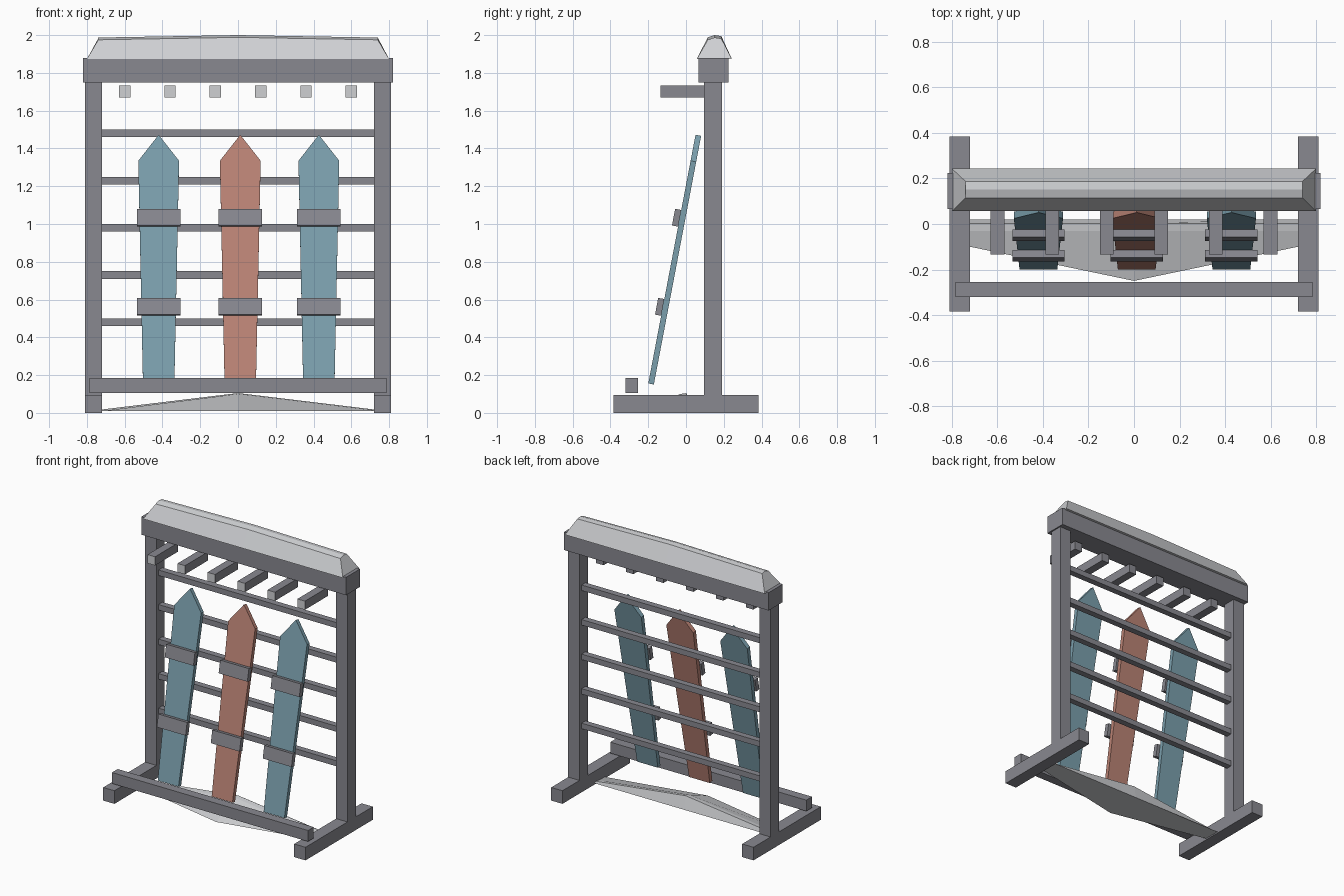
import bpy, bmesh, math
from mathutils import Matrix, Vector

cube = bpy.data.objects.get("Cube")
if cube:
    bpy.data.objects.remove(cube, do_unlink=True)


def material(name, rgb):
    mat = bpy.data.materials.new(name)
    mat.use_nodes = True
    mat.diffuse_color = (*rgb, 1)
    mat.node_tree.nodes["Principled BSDF"].inputs["Base Color"].default_value = (*rgb, 1)
    return mat


WOOD = material("grey wood", (0.25, 0.25, 0.28))
SNOW = material("pale snow", (0.62, 0.63, 0.65))
BLUE = material("muted blue", (0.20, 0.35, 0.42))
RED = material("muted red", (0.50, 0.23, 0.18))


def finish(name, bm, *mats):
    bmesh.ops.recalc_face_normals(bm, faces=bm.faces)
    mesh = bpy.data.meshes.new(name)
    bm.to_mesh(mesh)
    bm.free()
    for mat in mats:
        mesh.materials.append(mat)
    obj = bpy.data.objects.new(name, mesh)
    bpy.context.collection.objects.link(obj)
    return obj


def box(name, xs, ys, zs, mat=WOOD):
    """Box spanning the given (low, high) range on each axis."""
    bm = bmesh.new()
    spans = (xs, ys, zs)
    size = [b - a for a, b in spans]
    centre = Vector([(a + b) / 2 for a, b in spans])
    bmesh.ops.create_cube(bm, size=1, matrix=Matrix.Translation(centre) @ Matrix.Diagonal((*size, 1)))
    return finish(name, bm, mat)


def loft(name, sections, mat):
    """Skin matching (x, y, z) rings and cap both ends."""
    bm = bmesh.new()
    rings = [[bm.verts.new(p) for p in ring] for ring in sections]
    for a, b in zip(rings, rings[1:]):
        for i in range(len(a)):
            j = (i + 1) % len(a)
            bm.faces.new((a[i], a[j], b[j], b[i]))
    bm.faces.new(rings[0])
    bm.faces.new(rings[-1])
    return finish(name, bm, mat)


# Frame: feet, posts, lintel and front board
for side, s in (("right", -1), ("left", 1)):
    xs = sorted((s * 0.72, s * 0.81))
    box(side + "_foot", xs, (-0.385, 0.385), (0, 0.095))
    box(side + "_post", xs, (0.095, 0.19), (0.095, 1.75))
box("lintel", (-0.82, 0.82), (0.065, 0.225), (1.75, 1.88))
box("front_board", (-0.785, 0.785), (-0.32, -0.255), (0.105, 0.185))

# Back rails
for i in range(5):
    z = 0.48 + 0.25 * i
    box(f"rail_{i + 1}", (-0.72, 0.72), (0.12, 0.165), (z - 0.02, z + 0.02))

# Pegs with pale front ends
for i in range(6):
    x = -0.6 + 0.24 * i
    peg = box(f"peg_{i + 1}", (x - 0.03, x + 0.03), (-0.135, 0.13), (1.67, 1.733))
    peg.data.materials.append(SNOW)
    for face in peg.data.polygons:
        if face.normal.y < -0.9:
            face.material_index = 1

# Leaning pointed slats, each with two straps, built upright then tilted
LEAN = math.atan2(0.25, 1.315)
OUTLINE = [(-0.083, 0), (0.083, 0), (0.108, 1.2), (0, 1.34), (-0.108, 1.2)]
for label, x, mat in (("right", -0.42, BLUE), ("middle", 0.012, RED), ("left", 0.428, BLUE)):
    tilt = Matrix.Translation((x, -0.185, 0.153)) @ Matrix.Rotation(-LEAN, 4, "X")
    slat = loft(label + "_slat", [[(px, y, pz) for px, pz in OUTLINE] for y in (-0.015, 0.015)], mat)
    slat.matrix_world = tilt
    for level, z in (("lower", 0.41), ("upper", 0.89)):
        strap = box(f"{label}_{level}_strap", (-0.115, 0.115), (-0.048, -0.015), (z - 0.045, z + 0.045))
        strap.matrix_world = tilt

# Snow cap along the lintel
cap = []
for base_x, top_x, top_z in ((-0.8, -0.74, 1.985), (0, 0, 1.998), (0.8, 0.74, 1.985)):
    cap.append([(base_x, 0.057, 1.873), (top_x, 0.115, top_z - 0.01), (top_x, 0.152, top_z + 0.002),
                (top_x, 0.187, top_z - 0.003), (base_x, 0.243, 1.873)])
loft("snow_cap", cap, SNOW)

# Low snow drift between the feet
drift = []
for x, front, crest in ((-0.72, -0.1, 0.018), (0, -0.25, 0.105), (0.72, -0.1, 0.018)):
    drift.append([(x, front, 0.01), (x, -0.03, crest - 0.005), (x, 0.003, crest), (x, 0.02, 0.01)])
loft("snow_drift", drift, SNOW)
